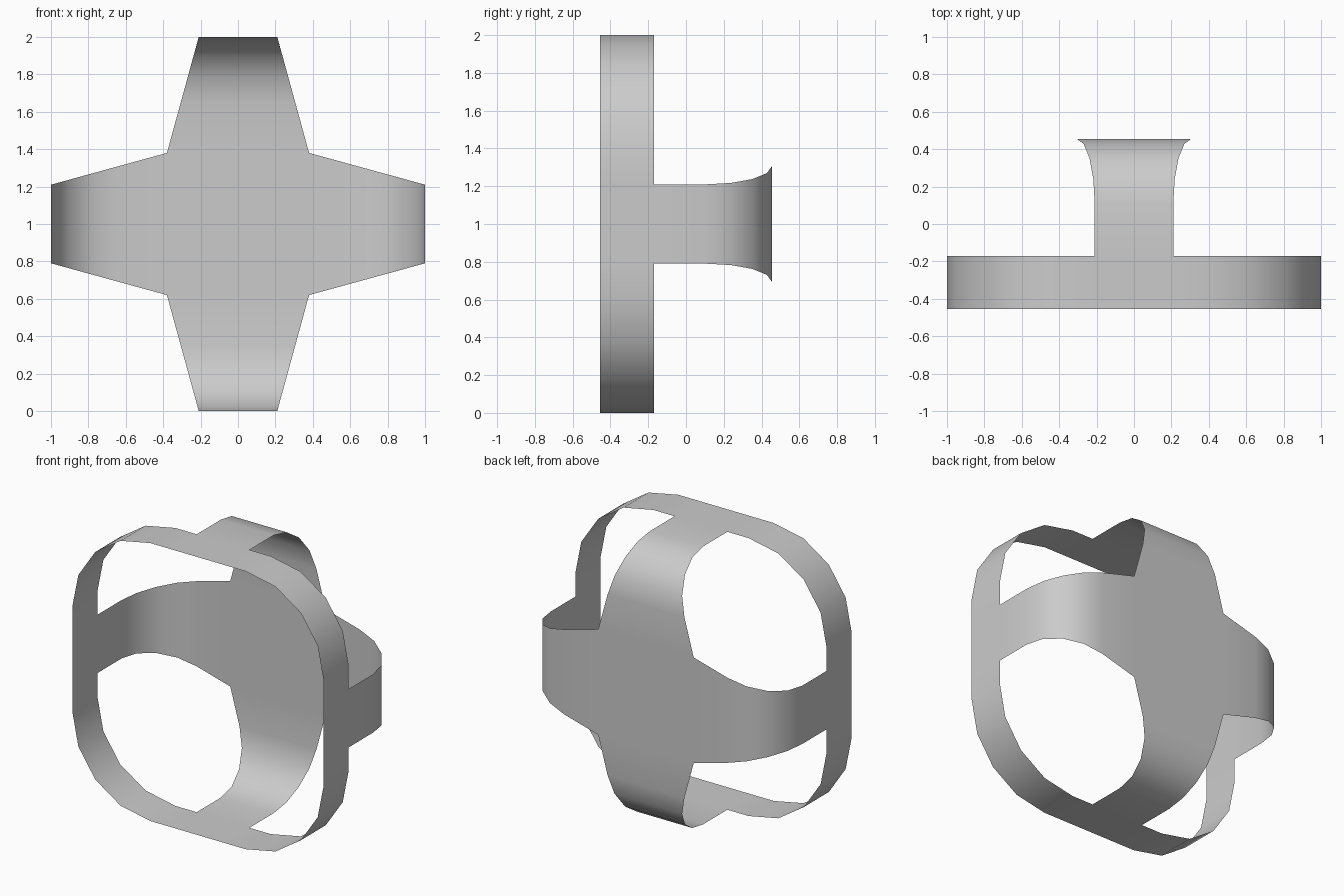
import bpy, bmesh
from math import cos, sin, pi, radians
from mathutils import Matrix, Vector

cube = bpy.data.objects.get("Cube")
if cube:
    bpy.data.objects.remove(cube, do_unlink=True)

FRONT, RIM_BACK, BACK = -0.455, -0.17, 0.455
TIP, ROOT = 0.21, 0.38        # strap half widths at the rim and at the centre
CORNER, BEND = 0.62, 0.35     # radii of the rim corners and strap bends
STEPS = 4

grey = bpy.data.materials.new("plain_grey")
grey.use_nodes = True
grey.diffuse_color = (0.6, 0.6, 0.6, 1)
grey.node_tree.nodes["Principled BSDF"].inputs["Base Color"].default_value = (0.6, 0.6, 0.6, 1)


def loft(bm, rows):
    """Bridge neighbouring rows of two points with quads."""
    verts = [[bm.verts.new(p) for p in row] for row in rows]
    for a, b in zip(verts, verts[1:]):
        bm.faces.new((a[0], b[0], b[1], a[1]))


def four_ways(bm):
    """Repeat the geometry every quarter turn about the y axis."""
    source = bm.verts[:] + bm.edges[:] + bm.faces[:]
    for i in range(1, 4):
        copy = bmesh.ops.duplicate(bm, geom=source)["geom"]
        bmesh.ops.rotate(bm, verts=[v for v in copy if isinstance(v, bmesh.types.BMVert)],
                         cent=(0, 0, 0), matrix=Matrix.Rotation(i * pi / 2, 3, 'Y'))


def finish(bm, name):
    bmesh.ops.remove_doubles(bm, verts=bm.verts[:], dist=0.0005)
    bmesh.ops.recalc_face_normals(bm, faces=bm.faces[:])
    # Turn the open shell so its faces point outward
    if sum(f.normal.dot(f.calc_center_median()) * f.calc_area() for f in bm.faces) < 0:
        bmesh.ops.reverse_faces(bm, faces=bm.faces[:])
    bmesh.ops.translate(bm, verts=bm.verts[:], vec=(0, 0, 1))
    mesh = bpy.data.meshes.new(name)
    bm.to_mesh(mesh)
    bm.free()
    mesh.materials.append(grey)
    obj = bpy.data.objects.new(name, mesh)
    bpy.context.collection.objects.link(obj)
    bpy.ops.object.select_all(action='DESELECT')
    obj.select_set(True)
    bpy.context.view_layer.objects.active = obj
    bpy.ops.object.shade_smooth_by_angle(angle=radians(40))


# Rounded square rim: one side and one corner, repeated four times
bm = bmesh.new()
outline = [(1, -ROOT), (1, -TIP), (1, TIP)]
for i in range(STEPS + 1):
    a = i * pi / 2 / STEPS
    outline.append((ROOT + CORNER * cos(a), ROOT + CORNER * sin(a)))
loft(bm, [[(x, FRONT, z), (x, RIM_BACK, z)] for x, z in outline])
four_ways(bm)
finish(bm, "rim_band")

# Back cross: a bent, flaring strap repeated four times around a flat centre
bm = bmesh.new()
profile = [(1, RIM_BACK)]
for i in range(STEPS + 1):
    a = i * pi / 2 / STEPS
    profile.append((1 - BEND + BEND * cos(a), BACK - BEND + BEND * sin(a)))
profile.append((ROOT, BACK))
rows = []
for x, y in profile:
    half = TIP + (ROOT - TIP) * (1 - x) / (1 - ROOT)
    rows.append([(x, y, -half), (x, y, half)])
loft(bm, rows)
four_ways(bm)
loft(bm, [[(x, BACK, -ROOT), (x, BACK, ROOT)] for x in (-ROOT, ROOT)])
finish(bm, "back_cross")
